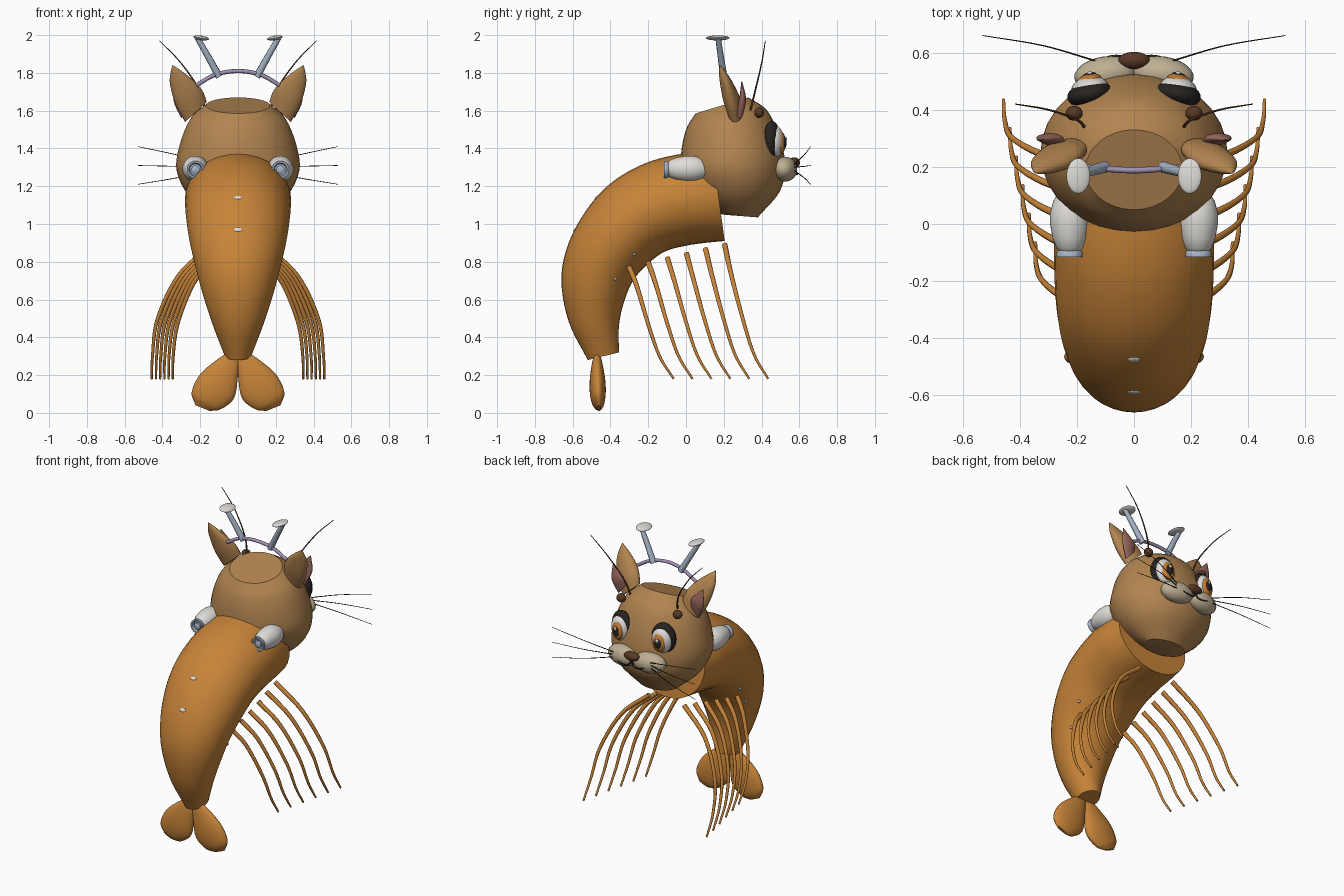
import bpy, bmesh, math
from mathutils import Vector, Matrix

cube = bpy.data.objects.get("Cube")
if cube:
    bpy.data.objects.remove(cube)


def material(name, *rgb):
    m = bpy.data.materials.new(name)
    m.use_nodes = True
    m.diffuse_color = (*rgb, 1)
    m.node_tree.nodes["Principled BSDF"].inputs["Base Color"].default_value = (*rgb, 1)
    return m


ORANGE = material("shell_orange", .57, .23, .04)
TAN = material("fur_tan", .44, .23, .08)
PINK = material("ear_pink", .32, .14, .11)
WHITE = material("soft_white", .74, .72, .69)
STEEL = material("blue_steel", .38, .45, .56)
LAVENDER = material("lavender", .36, .29, .46)
BLACK = material("near_black", .02, .017, .014)
BEIGE = material("muzzle_beige", .52, .43, .29)
BROWN = material("dark_brown", .1, .04, .018)
AMBER = material("iris_amber", .55, .2, .03)


def finish(name, bm, mat, angle=40):
    bmesh.ops.recalc_face_normals(bm, faces=bm.faces)
    mesh = bpy.data.meshes.new(name)
    bm.to_mesh(mesh)
    bm.free()
    mesh.materials.append(mat)
    ob = bpy.data.objects.new(name, mesh)
    bpy.context.collection.objects.link(ob)
    bpy.ops.object.select_all(action='DESELECT')
    ob.select_set(True)
    bpy.context.view_layer.objects.active = ob
    bpy.ops.object.shade_smooth_by_angle(angle=math.radians(angle))
    return ob


def resample(rows, steps):
    """Catmull-Rom through rows of numbers."""
    rows = [Vector(r) for r in rows]
    pts = [2 * rows[0] - rows[1], *rows, 2 * rows[-1] - rows[-2]]
    out = []
    for a, b, c, d in zip(pts, pts[1:], pts[2:], pts[3:]):
        for k in range(steps):
            t = k / steps
            out.append((2 * b + (c - a) * t + (2 * a - 5 * b + 4 * c - d) * t * t
                        + (3 * b - a - 3 * c + d) * t ** 3) / 2)
    return out + [rows[-1]]


def loft(name, rows, place, mat, steps=5, sides=32):
    """Elliptical rings; row = edge u, v, opposite edge u, v, half depth, depth offset."""
    bm = bmesh.new()
    rings = []
    for u1, v1, u2, v2, half, off in resample(rows, steps):
        ring = []
        for k in range(sides):
            a = math.tau * k / sides
            c, s = math.cos(a) / 2, math.sin(a)
            ring.append(bm.verts.new(place((u1 + u2) / 2 + (u1 - u2) * c,
                                           (v1 + v2) / 2 + (v1 - v2) * c, off + half * s)))
        rings.append(ring)
    for r, q in zip(rings, rings[1:]):
        for k in range(sides):
            j = (k + 1) % sides
            bm.faces.new((r[k], r[j], q[j], q[k]))
    bm.faces.new(rings[0])
    bm.faces.new(rings[-1])
    return finish(name, bm, mat)


def ball(name, centre, radii, mat, tilt=0, axis='Y'):
    bm = bmesh.new()
    bmesh.ops.create_uvsphere(bm, u_segments=24, v_segments=14, radius=1)
    bm.transform(Matrix.Translation(centre) @ Matrix.Rotation(tilt, 4, axis) @ Matrix.Diagonal((*radii, 1)))
    return finish(name, bm, mat)


def lathe_y(name, profile, x, z, mat):
    """Turned shape along y; profile = y, radius."""
    return loft(name, [(z + r, y, z - r, y, r, x) for y, r in profile],
                lambda u, v, w: (w, v, u), mat, steps=1)


def tube(name, points, thick, thin, mat):
    cu = bpy.data.curves.new(name, 'CURVE')
    cu.dimensions = '3D'
    cu.bevel_depth = 1
    cu.bevel_resolution = 2
    cu.use_fill_caps = True
    pts = resample(points, 6)
    sp = cu.splines.new('POLY')
    sp.points.add(len(pts) - 1)
    for k, p in enumerate(pts):
        sp.points[k].co = (*p, 1)
        sp.points[k].radius = thick + (thin - thick) * k / (len(pts) - 1)
    cu.materials.append(mat)
    ob = bpy.data.objects.new(name, cu)
    bpy.context.collection.objects.link(ob)
    return ob


def side_plane(u, v, w):
    return (w, u, v)


# Curved body and barrel-shaped head
loft("body", [(.14, 1.38, .205, .91, .26, 0), (-.03, 1.37, .1, .9, .28, 0),
              (-.22, 1.32, 0, .885, .28, 0), (-.4, 1.215, -.11, .855, .275, 0),
              (-.53, 1.07, -.2, .79, .26, 0), (-.625, .89, -.28, .7, .23, 0),
              (-.66, .7, -.33, .58, .19, 0), (-.62, .48, -.355, .46, .135, 0),
              (-.52, .28, -.355, .32, .07, 0)], side_plane, ORANGE)
loft("head", [(.05, 1.585, .33, 1.67, .17, 0), (0, 1.5, .43, 1.6, .255, 0),
              (-.025, 1.38, .5, 1.45, .31, 0), (-.02, 1.27, .525, 1.3, .325, 0),
              (.06, 1.14, .495, 1.17, .265, 0), (.19, 1.05, .38, 1.035, .14, 0)], side_plane, TAN)
ball("nose", (0, .573, 1.325), (.055, .03, .028), BROWN)

# Small plates down the back
for k, (y, z, tilt) in enumerate([(-.474, 1.14, .85), (-.588, .97, 1.1)]):
    ball(f"back_plate_{k}", (0, y, z), (.022, .012, .005), WHITE, tilt, 'X')

for s, side in ((1, "left"), (-1, "right")):
    def front_plane(u, v, w):
        return (s * u, w, v)

    def at(x, y, z):
        return (s * x, y, z)

    # Ears
    loft(side + "_ear", [(.28, 1.54, .165, 1.645, .04, .26), (.33, 1.63, .185, 1.7, .045, .24),
                         (.36, 1.74, .225, 1.75, .035, .215), (.357, 1.8, .285, 1.8, .02, .195),
                         (.348, 1.84, .342, 1.84, .003, .18)], front_plane, TAN)
    loft(side + "_inner_ear", [(.3, 1.56, .24, 1.63, .02, .285), (.34, 1.65, .255, 1.68, .018, .3),
                               (.335, 1.755, .328, 1.755, .002, .295)], front_plane, PINK)

    # Tail fluke
    loft(side + "_tail_fluke", [(-.01, .31, .03, .33, .01, -.47), (0, .2, .1, .29, .03, -.47),
                                (.02, .08, .2, .205, .043, -.468), (.09, .02, .245, .11, .035, -.465),
                                (.15, .01, .225, .04, .01, -.46)], front_plane, ORANGE)

    # Shoulder jet with nozzle
    lathe_y(side + "_jet", [(-.095, .036), (-.085, .046), (-.05, .06), (0, .069), (.04, .069),
                            (.08, .058), (.11, .04)], s * .225, 1.292, WHITE)
    lathe_y(side + "_nozzle", [(-.09, .038), (-.1, .046), (-.116, .046), (-.116, .036),
                               (-.1, .03)], s * .225, 1.288, STEEL)
    lathe_y(side + "_nozzle_core", [(-.09, .022), (-.112, .022), (-.116, .016)],
            s * .225, 1.288, STEEL)

    # Layered eye
    for part, y, z, radii, mat in (("eye_rim", .455, 1.445, (.08, .045, .1), BLACK),
                                   ("eye_white", .474, 1.437, (.066, .044, .083), WHITE),
                                   ("iris", .503, 1.43, (.043, .024, .06), AMBER),
                                   ("pupil", .518, 1.43, (.026, .014, .036), BLACK),
                                   ("glint", .528, 1.45, (.01, .006, .012), WHITE)):
        ball(f"{side}_{part}", at(.155, y, z), radii, mat, -s * .2, 'Z')

    # Muzzle, mouth, whiskers
    ball(side + "_muzzle", at(.1, .525, 1.29), (.11, .062, .066), BEIGE, -s * .15, 'Z')
    tube(side + "_mouth", [at(0, .575, 1.3), at(.02, .585, 1.265), at(.07, .589, 1.265),
                           at(.11, .58, 1.28)], .005, .003, BLACK)
    for k in (-1, 0, 1):
        tube(f"{side}_whisker_{k + 1}", [at(.13, .57, 1.3 + .015 * k), at(.32, .625, 1.305 + .06 * k),
                                         at(.53, .66, 1.31 + .1 * k)], .003, .0015, BLACK)

    # Brow knob and feeler
    ball(side + "_brow_knob", at(.21, .388, 1.59), (.03, .026, .028), BROWN)
    tube(side + "_feeler", [at(.17, .335, 1.58), at(.2, .365, 1.7), at(.3, .4, 1.85),
                            at(.415, .42, 1.97)], .006, .002, BROWN)

    # Headband stalk and pad
    tube(side + "_stalk", [at(.1, .2, 1.78), at(.155, .185, 1.88), at(.215, .17, 1.985)],
         .02, .015, STEEL)
    ball(side + "_stalk_pad", at(.195, .168, 1.985), (.042, .062, .012), WHITE, -s * .15)

    # Side studs
    ball(side + "_upper_stud", at(.205, -.275, .84), (.012, .01, .01), STEEL)
    ball(side + "_lower_stud", at(.18, -.375, .71), (.012, .01, .01), STEEL)

    # Row of six swept legs, front to back
    front = [(.13, .205, .89), (.31, .24, .73), (.425, .3, .5), (.452, .36, .31), (.457, .435, .18)]
    rear = [(.17, -.3, .77), (.245, -.26, .67), (.32, -.2, .47), (.343, -.14, .3), (.345, -.065, .18)]
    for k in range(6):
        path = [Vector(at(*f)).lerp(at(*r), k / 5) for f, r in zip(front, rear)]
        tube(f"{side}_leg_{k + 1}", path, .015, .006, ORANGE)

# Headband arch
tube("headband", [(-.22, .2, 1.735), (-.12, .195, 1.79), (0, .188, 1.81), (.12, .195, 1.79),
                  (.22, .2, 1.735)], .011, .011, LAVENDER)
